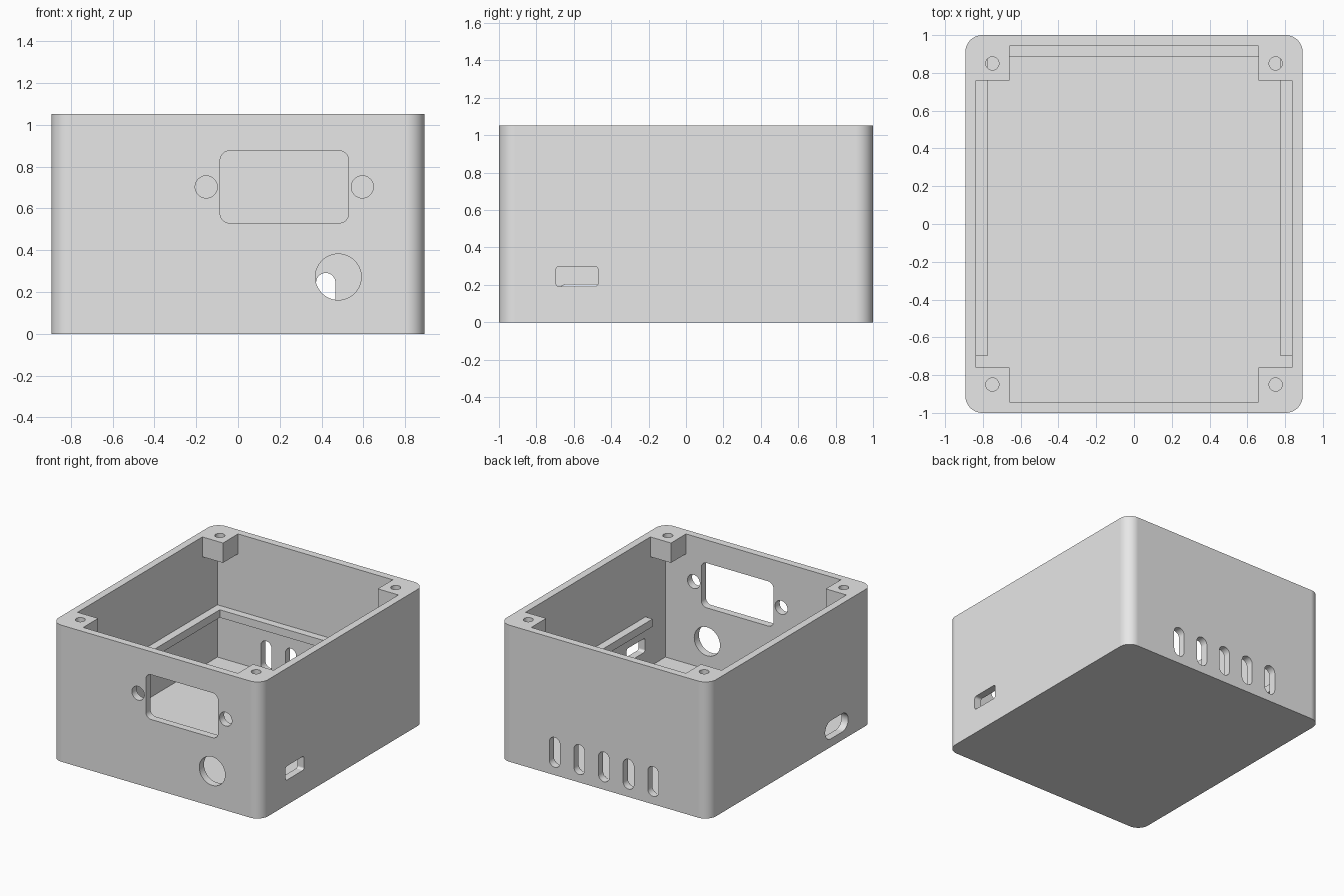
import bpy, bmesh, math
from mathutils import Matrix, Vector

cube = bpy.data.objects.get("Cube")
if cube:
    bpy.data.objects.remove(cube, do_unlink=True)

# Overall sizes
HX, HY, HZ = 0.893, 1.0, 1.053      # half width, half depth, height
WALL = 0.057
IX, IY = HX - WALL, HY - WALL       # inner half sizes
POST_X, POST_Y, POST_Z = 0.66, 0.76, 0.90

grey = bpy.data.materials.new("grey plastic")
grey.use_nodes = True
color = (0.8, 0.8, 0.8, 1)
grey.diffuse_color = color
grey.node_tree.nodes["Principled BSDF"].inputs["Base Color"].default_value = color

# Orientation of a prism whose local z becomes the given axis
AXES = {
    "z": Matrix.Identity(3),
    "y": Matrix(((1, 0, 0), (0, 0, -1), (0, 1, 0))),
    "x": Matrix(((0, 0, 1), (1, 0, 0), (0, 1, 0))),
}


def prism(name, center, size, depth, radius=0.0, axis="z", steps=12):
    """Rounded rectangle, size (u, v), extruded along axis around center."""
    bm = bmesh.new()
    hu, hv = size[0] / 2 - radius, size[1] / 2 - radius
    ring = []
    for i, (su, sv) in enumerate(((1, 1), (-1, 1), (-1, -1), (1, -1))):
        for k in range(steps + 1 if radius else 1):
            a = math.pi / 2 * (i + k / steps)
            ring.append(Vector((su * hu + radius * math.cos(a),
                                sv * hv + radius * math.sin(a), -depth / 2)))
    face = bm.faces.new([bm.verts.new(p) for p in ring])
    top = bmesh.ops.extrude_face_region(bm, geom=[face])["geom"]
    bmesh.ops.translate(bm, vec=(0, 0, depth),
                        verts=[g for g in top if isinstance(g, bmesh.types.BMVert)])
    bmesh.ops.remove_doubles(bm, verts=bm.verts, dist=1e-5)
    bmesh.ops.transform(bm, verts=bm.verts,
                        matrix=Matrix.Translation(center) @ AXES[axis].to_4x4())
    bmesh.ops.recalc_face_normals(bm, faces=bm.faces)
    mesh = bpy.data.meshes.new(name)
    bm.to_mesh(mesh)
    bm.free()
    mesh.materials.append(grey)
    obj = bpy.data.objects.new(name, mesh)
    bpy.context.collection.objects.link(obj)
    return obj


def box(name, lo, hi):
    lo, hi = Vector(lo), Vector(hi)
    d = hi - lo
    return prism(name, (lo + hi) / 2, (d.x, d.y), d.z)


def cut(target, cutter):
    """Subtract cutter from target, then remove the cutter."""
    mod = target.modifiers.new("cut", "BOOLEAN")
    mod.operation, mod.solver, mod.object = "DIFFERENCE", "EXACT", cutter
    bpy.context.view_layer.objects.active = target
    bpy.ops.object.modifier_apply(modifier=mod.name)
    bpy.data.objects.remove(cutter, do_unlink=True)


# Inner space, with room left for the corner posts and board ledges
cavity = box("cavity", (-IX, -IY, WALL), (IX, IY, HZ + 0.1))
for sx in (-1, 1):
    for sy in (-1, 1):
        x, y = sorted((sx * POST_X, sx * HX)), sorted((sy * POST_Y, sy * HY))
        cut(cavity, box("corner_post", (x[0], y[0], POST_Z), (x[1], y[1], HZ + 0.2)))
    x = sorted((sx * 0.775, sx * HX))
    cut(cavity, box("side_ledge", (x[0], -0.70, 0.40), (x[1], HY, 0.46)))
cut(cavity, box("back_ledge", (-HX, 0.885, 0.40), (HX, HY, 0.46)))

# Open box with rounded upright corners
body = prism("enclosure_body", (0, 0, HZ / 2), (2 * HX, 2 * HY), HZ, 0.09, steps=16)
cut(body, cavity)

# Screw holes through the corner posts
for sx in (-1, 1):
    for sy in (-1, 1):
        cut(body, prism("post_hole", (sx * 0.75, sy * 0.85, 1.0), (0.07, 0.07), 0.3, 0.035))

# Front panel: display window, its two screw holes and a round button hole
cut(body, prism("display_window", (0.222, -HY, 0.703), (0.615, 0.345), 0.3, 0.045, "y"))
for x in (-0.152, 0.595):
    cut(body, prism("display_screw_hole", (x, -HY, 0.703), (0.106, 0.106), 0.3, 0.053, "y"))
cut(body, prism("button_hole", (0.48, -HY, 0.272), (0.22, 0.22), 0.3, 0.11, "y"))

# Side ports
cut(body, prism("port_hole", (HX, -0.583, 0.245), (0.225, 0.107), 0.3, 0.018, "x"))
cut(body, prism("cable_slot", (-HX, -0.56, 0.133), (0.28, 0.14), 0.3, 0.07, "x"))

# Row of vent slots in the back
for i in range(-2, 3):
    cut(body, prism("vent_slot", (i * 0.21, HY, 0.176), (0.092, 0.23), 0.3, 0.046, "y"))

# Smooth shading with sharp edges kept
bpy.ops.object.select_all(action="DESELECT")
body.select_set(True)
bpy.context.view_layer.objects.active = body
bpy.ops.object.shade_smooth_by_angle(angle=math.radians(30))
weighted = body.modifiers.new("even_shading", "WEIGHTED_NORMAL")
weighted.keep_sharp = True
